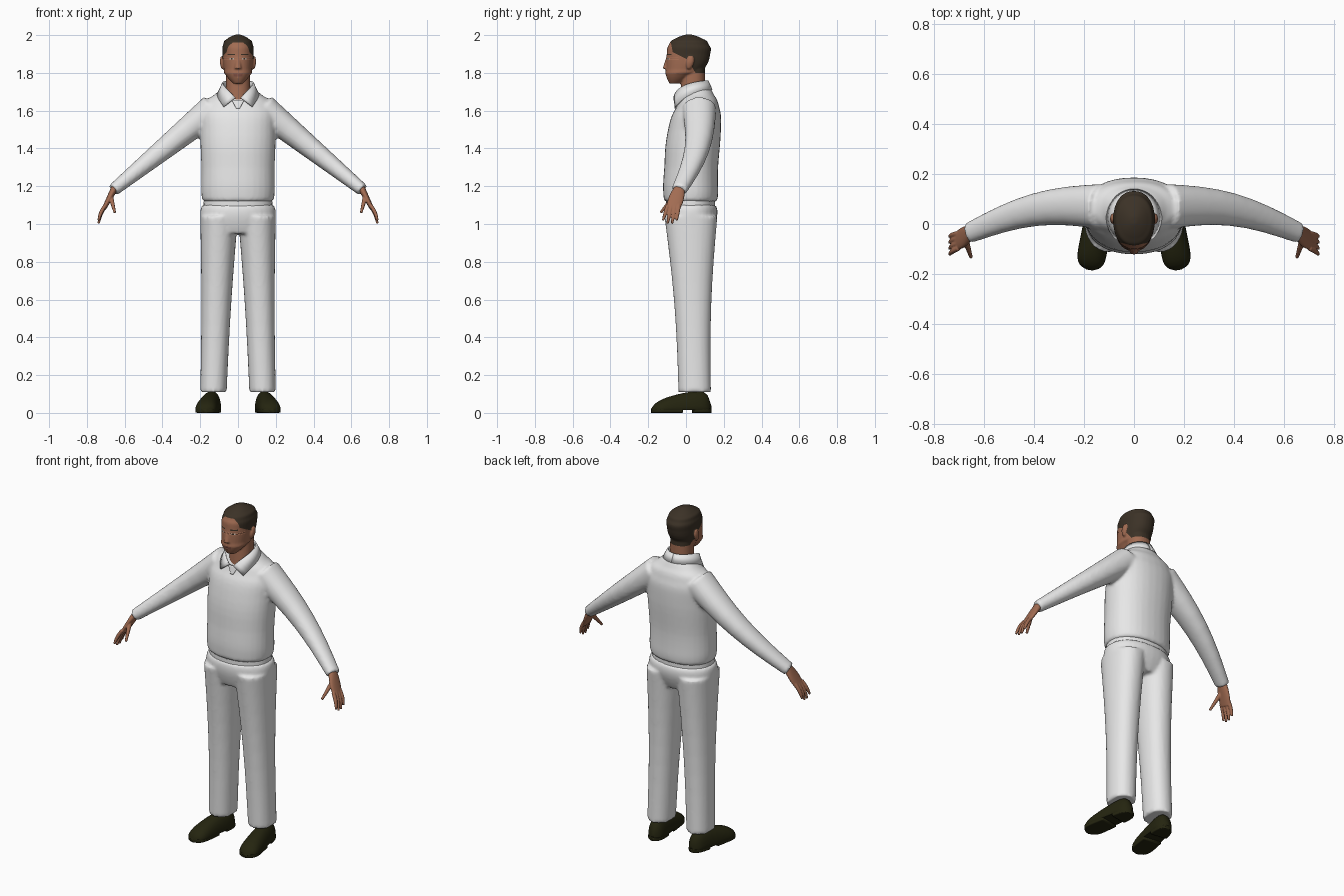
import bpy, bmesh, math
from mathutils import Vector

default_cube = bpy.data.objects.get("Cube")
if default_cube:
    bpy.data.objects.remove(default_cube)


def make_material(name, red, green, blue):
    material = bpy.data.materials.new(name)
    material.use_nodes = True
    colour = (red, green, blue, 1)
    material.diffuse_color = colour
    material.node_tree.nodes["Principled BSDF"].inputs["Base Color"].default_value = colour
    return material


white_cloth = make_material("white cloth", .8, .8, .8)
brown_skin = make_material("brown skin", .36, .15, .085)
dark_hair = make_material("dark hair", .045, .032, .02)
dark_leather = make_material("dark leather", .018, .018, .005)
lip_colour = make_material("lip", .27, .1, .07)
eye_white = make_material("eye white", .5, .42, .37)

SIDES = (("left", 1), ("right", -1))
ALONG_X, ALONG_Y = Vector((1, 0, 0)), Vector((0, 1, 0))


def spline(rows, steps=5):
    """Smooth the rows with a Catmull-Rom curve."""
    rows = [Vector(row) for row in rows]
    padded = [rows[0]] + rows + [rows[-1]]
    smooth = []
    for a, b, c, d in zip(padded, padded[1:], padded[2:], padded[3:]):
        for k in range(steps):
            t = k / steps
            near, far = b + (c - a) * t / 2, c - (d - b) * (1 - t) / 2
            ease = t * t * (3 - t - t)
            smooth.append(near.lerp(far, ease))
    return smooth + [rows[-1]]


def taper(start, end, bulge=(0, 0, 0, 0, 0), steps=8):
    """Rows (x, y, z, two radii) from start to end, bowed by the bulge midway."""
    start, end, bulge = Vector(start), Vector(end), Vector(bulge)
    return [start.lerp(end, k / steps) + bulge * math.sin(math.pi * k / steps)
            for k in range(steps + 1)]


def body(levels):
    """Rows on the middle line from (height, front, back, half width)."""
    return spline([(0, (front + back) / 2, height, half_width, (back - front) / 2)
                   for height, front, back, half_width in levels])


def loft(bm, rows, side=None, mirror=1, power=2.2, sides=32, floor=0):
    """Skin rings through the rows; rings lie flat unless a side axis is given."""
    rings = []
    for i, row in enumerate(rows):
        across, up = ALONG_X, ALONG_Y
        if side:
            before, after = rows[max(i - 1, 0)], rows[min(i + 1, len(rows) - 1)]
            along = (after.xyz - before.xyz).normalized()
            across = (side - along * side.dot(along)).normalized()
            up = along.cross(across)
        ring = []
        for k in range(sides):
            angle = math.tau * k / sides
            c, s = [math.copysign(abs(w) ** (2 / power), w) for w in (math.cos(angle), math.sin(angle))]
            point = row.xyz + across * c * row[3] + up * s * row[4]
            ring.append(bm.verts.new((point.x * mirror, point.y, max(point.z, floor))))
        rings.append(ring)
    for lower, upper in zip(rings, rings[1:]):
        for k in range(sides):
            bm.faces.new((lower[k - 1], lower[k], upper[k], upper[k - 1]))
    bm.faces.new(rings[0])
    bm.faces.new(rings[-1])


def finish(name, bm, *materials, voxel=None):
    """Make an object, optionally fusing its parts into one smooth skin."""
    bmesh.ops.recalc_face_normals(bm, faces=bm.faces[:])
    mesh = bpy.data.meshes.new(name)
    bm.to_mesh(mesh)
    bm.free()
    thing = bpy.data.objects.new(name, mesh)
    bpy.context.collection.objects.link(thing)
    if voxel:
        fuse = thing.modifiers.new("fuse", "REMESH")
        fuse.mode, fuse.voxel_size = "VOXEL", voxel
        soften = thing.modifiers.new("soften", "SMOOTH")
        soften.iterations = 3
        depsgraph = bpy.context.evaluated_depsgraph_get()
        mesh = bpy.data.meshes.new_from_object(thing.evaluated_get(depsgraph))
        thing.modifiers.clear()
        thing.data = mesh
    mesh.materials.clear()
    for material in materials:
        mesh.materials.append(material)
    mesh.shade_smooth()
    return thing


# Sweater: torso and sleeves fused
bm = bmesh.new()
loft(bm, body([(1.12, -.11, .16, .18), (1.16, -.12, .17, .194), (1.3, -.115, .17, .194),
               (1.5, -.095, .185, .2), (1.62, -.05, .175, .19), (1.68, -.02, .15, .13),
               (1.72, 0, .13, .08)]))
for label, mirror in SIDES:
    loft(bm, taper((.13, .07, 1.61, .09, .08), (.66, -.036, 1.18, .041, .033), (0, .04, 0, 0, 0)),
         ALONG_Y, mirror)
finish("sweater", bm, white_cloth, voxel=.01)

# Shirt hem showing under the sweater
bm = bmesh.new()
loft(bm, body([(1.08, -.106, .154, .184), (1.14, -.106, .154, .18)]))
finish("shirt_hem", bm, white_cloth)

# Trousers: hips and legs fused
bm = bmesh.new()
loft(bm, body([(1.1, -.107, .157, .19), (1.04, -.115, .165, .2), (.95, -.09, .13, .18)]))
for label, mirror in SIDES:
    loft(bm, taper((.1, .026, 1.04, .1, .14), (.13, .046, .11, .07, .086), (0, 0, 0, -.006, -.015)),
         mirror=mirror)
finish("trousers", bm, white_cloth, voxel=.01)


# Shoes: upper, front sole and heel share one outline from heel to toe
def shoe_rows(begin, end, sole):
    rows = []
    for k in range(17):
        t = begin + (end - begin) * k / 16
        rounding = math.sqrt(1 - abs(t + t - 1) ** 6)
        width = (.048 + .014 * t) * rounding
        height = sole or (.105 - .07 * t * t) * rounding
        rows.append(Vector((.128 + .05 * t, .135 - .32 * t, sole or .015, width, height)))
    return rows


for label, mirror in SIDES:
    bm = bmesh.new()
    loft(bm, shoe_rows(.005, .995, 0), ALONG_X, mirror, floor=.014)
    for begin, end in ((.003, .3), (.5, .997)):
        loft(bm, shoe_rows(begin, end, .011), ALONG_X, mirror, power=6)
    finish("shoe_" + label, bm, dark_leather)

# Hands: palm, four fingers and thumb fused
for label, mirror in SIDES:
    bm = bmesh.new()
    loft(bm, taper((.648, -.03, 1.2, .024, .02), (.71, -.07, 1.08, .036, .011), (0, 0, 0, .01, 0)),
         ALONG_Y, mirror)
    for finger in range(4):
        tip_height = 1 + .008 * (finger - 1.5) ** 2
        loft(bm, taper((.702, -.037 - .02 * finger, 1.1, .01, .01),
                       (.738, -.05 - .024 * finger, tip_height, .006, .006), (.006, 0, 0, .002, .002)),
             ALONG_Y, mirror, sides=12)
    loft(bm, taper((.675, -.06, 1.15, .014, .014), (.652, -.134, 1.06, .007, .007)),
         ALONG_Y, mirror, sides=12)
    finish("hand_" + label, bm, brown_skin, voxel=.0035)

# Head: neck, skull, nose, brow and ears fused
bm = bmesh.new()
loft(bm, body([(1.62, -.035, .1, .066), (1.83, -.02, .1, .062)]))
loft(bm, body([(1.744, -.088, -.03, .026), (1.79, -.107, .043, .066), (1.82, -.106, .094, .075),
               (1.9, -.102, .128, .082), (1.95, -.09, .12, .078), (1.98, -.06, .09, .058),
               (2.003, 0, .03, .012)]))
loft(bm, taper((0, -.096, 1.885, .007, .008), (0, -.11, 1.822, .018, .014)))
for label, mirror in SIDES:
    loft(bm, taper((.01, -.094, 1.893, .007, .009), (.058, -.066, 1.893, .006, .007),
                   (0, -.007, .004, 0, 0)), ALONG_Y, mirror)
    loft(bm, taper((.08, .014, 1.82, .007, .008), (.085, .026, 1.886, .007, .012),
                   (.003, 0, 0, .003, .01)), mirror=mirror)
head = finish("head", bm, brown_skin, dark_hair, lip_colour, eye_white, voxel=.005)

# Cut the hairline and painted features into the head, then colour by region
hairline = [(-.2, 1.96), (-.08, 1.96), (-.07, 1.91), (.01, 1.87), (.05, 1.8), (.2, 1.8)]
hair_segments = list(zip(hairline, hairline[1:]))
# Each feature: height, half height, inner and outer distance from the middle, material
brow, eye = (1.897, .0035, .016, .055, 1), (1.875, .0035, .022, .046, 3)
iris, mouth = (1.875, .0035, .03, .038, 1), (1.79, .008, 0, .025, 2)
bm = bmesh.new()
bm.from_mesh(head.data)


def cut(point, normal, wanted):
    faces = {f for f in bm.faces if wanted(f.calc_center_median())}
    geometry = faces | {e for f in faces for e in f.edges} | {v for f in faces for v in f.verts}
    bmesh.ops.bisect_plane(bm, geom=list(geometry), plane_co=point, plane_no=normal)


def is_hair(centre):
    if abs(centre.x) > .084 and centre.z < 1.89:
        return False
    return any(y0 <= centre.y <= y1 and centre.z > z0 + (z1 - z0) * (centre.y - y0) / (y1 - y0)
               for (y0, z0), (y1, z1) in hair_segments)


for (y0, z0), (y1, z1) in hair_segments:
    cut((0, y0, z0), (0, z0 - z1, y1 - y0), lambda c: y0 - .01 < c.y < y1 + .01)
for height, half, inner, outer, index in (brow, eye, iris, mouth):
    def nearby(c):
        return c.y < -.04 and abs(c.z - height) < half + .01
    for edge in (-half, half):
        cut((0, 0, height + edge), (0, 0, 1), nearby)
    for x in (inner, outer, -inner, -outer):
        cut((x, 0, 0), ALONG_X, nearby)
for face in bm.faces:
    centre = face.calc_center_median()
    face.material_index = int(is_hair(centre))
    for height, half, inner, outer, index in (brow, eye, iris, mouth):
        if centre.y < -.04 and abs(centre.z - height) < half and inner < abs(centre.x) < outer:
            face.material_index = index
bm.to_mesh(head.data)
bm.free()

# Shirt collar: folded band from the nape to a point on each side
for label, mirror in SIDES:
    bm = bmesh.new()
    pairs = []
    for k in range(17):
        t = k / 16
        fold, hem, drop = math.radians(170 * t), math.radians(136 * t), .09 * t ** 3
        pairs.append((
            bm.verts.new((.08 * math.sin(fold) * mirror, .025 + .09 * math.cos(fold), 1.758 - drop)),
            bm.verts.new((.108 * math.sin(hem) * mirror, .025 + .112 * math.cos(hem), 1.71 - drop))))
    for (a, b), (c, d) in zip(pairs, pairs[1:]):
        bm.faces.new((a, c, d, b))
    collar = finish("collar_" + label, bm, white_cloth)
    solidify = collar.modifiers.new("thickness", "SOLIDIFY")
    solidify.thickness, solidify.offset = .008, 0

# Shirt front below the throat
bm = bmesh.new()
loft(bm, taper((0, -.058, 1.612, .01, .004), (0, -.046, 1.657, .034, .004)))
finish("shirt_front", bm, white_cloth)
